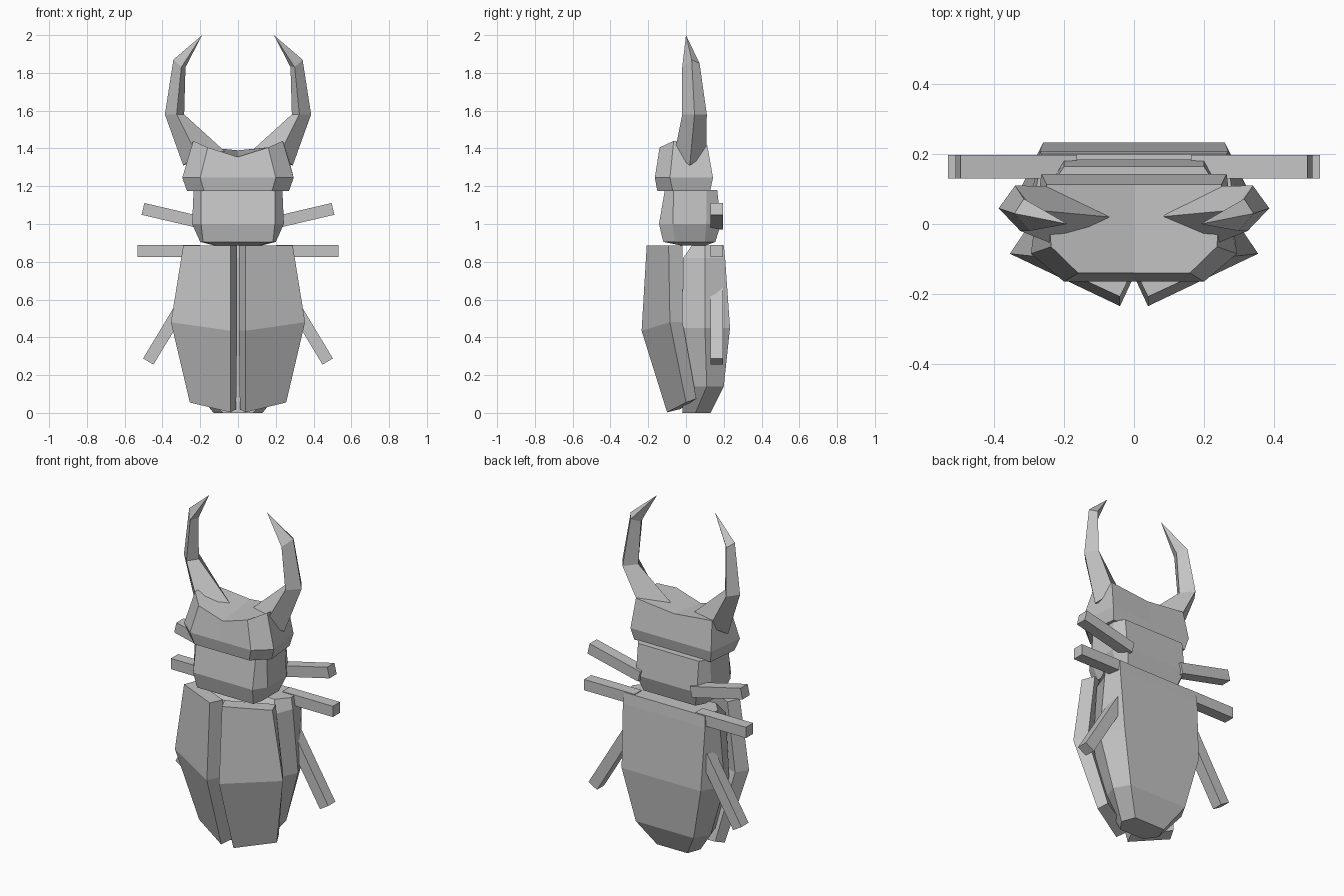
import bpy, bmesh, math
from mathutils import Vector

cube = bpy.data.objects.get("Cube")
if cube:
    bpy.data.objects.remove(cube, do_unlink=True)

grey = bpy.data.materials.new("plain grey")
grey.use_nodes = True
grey.diffuse_color = (0.55, 0.55, 0.55, 1)
grey.node_tree.nodes["Principled BSDF"].inputs["Base Color"].default_value = (0.55, 0.55, 0.55, 1)


def finish(name, bm):
    """Turn a bmesh into a flat shaded object."""
    bmesh.ops.recalc_face_normals(bm, faces=bm.faces)
    mesh = bpy.data.meshes.new(name)
    bm.to_mesh(mesh)
    bm.free()
    mesh.materials.append(grey)
    obj = bpy.data.objects.new(name, mesh)
    bpy.context.collection.objects.link(obj)
    return obj


def loft(name, rings, split_caps=False):
    """Bridge rings of points; split_caps folds the caps along x = 0."""
    bm = bmesh.new()
    loops = [[bm.verts.new(p) for p in r] for r in rings]
    n = len(loops[0])
    for a, b in zip(loops, loops[1:]):
        if len(b) == 1:
            for i in range(n):
                bm.faces.new((a[i], a[(i + 1) % n], b[0]))
        else:
            for i in range(n):
                j = (i + 1) % n
                bm.faces.new((a[i], a[j], b[j], b[i]))
    for cap in (loops[0], loops[-1]):
        if len(cap) < 3:
            continue
        if split_caps:
            h = n // 2
            bm.faces.new(cap[:h + 1])
            bm.faces.new(cap[h:] + cap[:1])
        else:
            bm.faces.new(cap)
    return finish(name, bm)


def symmetric(half, z):
    """Full ring from (x, y) points of the left half, front to back."""
    return [(x, y, z) for x, y in half] + [(-x, y, z) for x, y in reversed(half)]


def pair(name, rings):
    """Loft one part on each side."""
    for side, s in (("left", 1), ("right", -1)):
        loft(f"{side}_{name}", [[(s * x, y, z) for x, y, z in r] for r in rings])


# Abdomen
loft("abdomen", [
    symmetric([(.08, -.02), (.13, .05), (.10, .13)], 0),
    symmetric([(.20, -.01), (.24, .11), (.19, .20)], .14),
    symmetric([(.27, -.02), (.325, .10), (.26, .233)], .45),
    symmetric([(.25, -.015), (.29, .10), (.27, .207)], .82),
    symmetric([(.22, .03), (.28, .10), (.265, .20)], .885),
])

# Wing covers: thick folded plates
pair("wing_cover", [
    [(.04, -.10, .003), (.255, 0, .055), (.23, .055, .075), (.01, -.03, .02)],
    [(.04, -.235, .435), (.355, -.085, .48), (.31, -.018, .48), (.005, -.16, .435)],
    [(.04, -.208, .885), (.29, -.092, .885), (.26, -.018, .885), (.005, -.135, .885)],
])

# Thorax
loft("thorax", [
    symmetric([(.10, -.02), (.12, 0), (.12, .08), (.10, .10)], .885),
    symmetric([(.185, -.12), (.20, -.06), (.20, .10), (.17, .155)], .905),
    symmetric([(.195, -.143), (.243, -.07), (.243, .107), (.20, .185)], 1.0),
    symmetric([(.195, -.112), (.235, -.065), (.235, .11), (.20, .165)], 1.18),
])


# Head, with a creased top
def head_ring(front, side, back, front_z, back_z):
    half = [front, side, back]
    return ([(0, front[1], front_z)] + half + [(0, back[1], back_z)]
            + [(-x, y, z) for x, y, z in reversed(half)])


loft("head", [
    head_ring((.18, -.152, 1.175), (.27, -.07, 1.175), (.25, .128, 1.175), 1.175, 1.175),
    head_ring((.20, -.165, 1.245), (.295, -.085, 1.245), (.265, .143, 1.245), 1.245, 1.245),
    head_ring((.16, -.14, 1.405), (.237, -.065, 1.44), (.25, .113, 1.415), 1.355, 1.39),
], split_caps=True)

# Jaws: four sided, elbowed and pointed
pair("jaw", [
    [(.29, .02, 1.31), (.22, -.062, 1.37), (.07, .02, 1.385), (.23, .108, 1.37)],
    [(.387, .045, 1.58), (.325, -.02, 1.58), (.285, .04, 1.58), (.34, .11, 1.58)],
    [(.342, .03, 1.87), (.30, -.02, 1.83), (.278, .025, 1.83), (.315, .072, 1.85)],
    [(.19, 0, 2.0)],
])


# Legs: plain square bars between two points in the back plane
def leg(name, start, end, width=.064):
    a, b = Vector((start[0], 0, start[1])), Vector((end[0], 0, end[1]))
    across = (b - a).normalized().cross(Vector((0, 1, 0))) * width / 2
    rings = []
    for p in (a, b):
        rings.append([tuple(p + across * s + Vector((0, y, 0)))
                      for s, y in ((1, .13), (-1, .13), (-1, .197), (1, .197))])
    pair(name, rings)


leg("front_leg", (.17, 1.002), (.503, 1.08))
leg("middle_leg", (.20, .857), (.532, .857))
leg("rear_leg", (.25, .645), (.475, .272))
